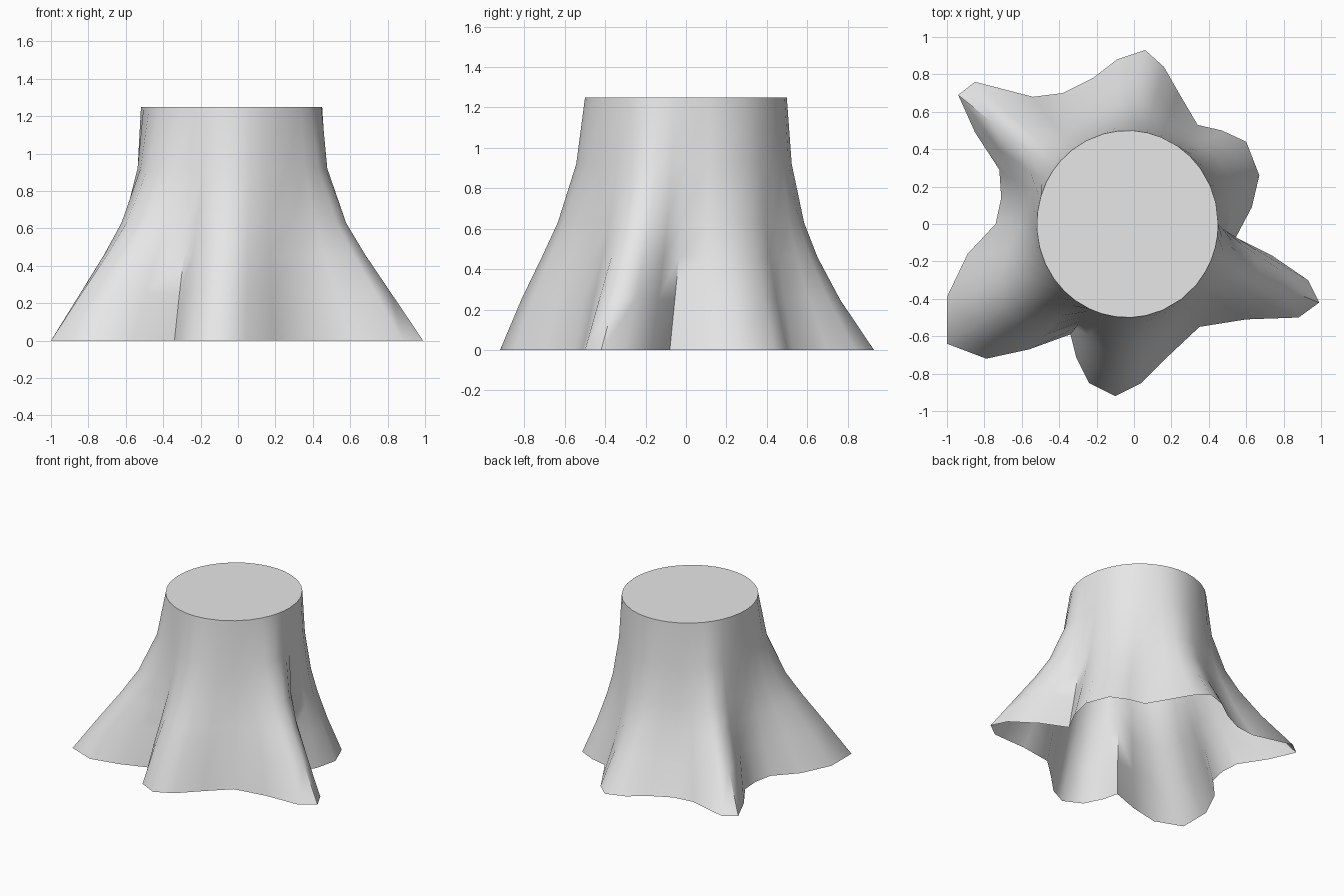
import bpy, bmesh, math
from mathutils import Vector

default = bpy.data.objects.get("Cube")
if default:
    bpy.data.objects.remove(default, do_unlink=True)

HEIGHT = 1.25
TOP_CENTRE = Vector((-0.035, 0.0))
TOP_RADIUS = Vector((0.485, 0.5))

# Outline of the spreading roots on the ground, counterclockwise
ROOTS = [(.99, -.42), (.93, -.3), (.74, -.17), (.54, -.08), (.63, .09), (.67, .26),
         (.6, .44), (.47, .5), (.34, .53), (.24, .7), (.16, .84), (.06, .93),
         (-.09, .88), (-.22, .78), (-.38, .7), (-.54, .68), (-.85, .76), (-.94, .69),
         (-.85, .49), (-.72, .29), (-.71, .14), (-.74, 0), (-.89, -.16), (-1, -.39),
         (-1, -.64), (-.79, -.72), (-.56, -.67), (-.34, -.59), (-.31, -.71), (-.24, -.85),
         (-.1, -.92), (.04, -.85), (.19, -.7), (.35, -.55), (.6, -.51), (.88, -.5)]

# Height of each ring and how far it has flared from the trunk to the roots
FLARE = [(0, 1), (.25, .68), (.46, .43), (.63, .26), (.92, .08), (HEIGHT, 0)]


def trunk_point(index, root):
    """Point on the round cut top that lies above a root point."""
    offset = root - TOP_CENTRE
    actual = math.atan2(offset.y, offset.x)
    even = math.radians(-22) + math.tau * index / len(ROOTS)
    gap = (even - actual + math.pi) % math.tau - math.pi
    angle = actual + gap / 2
    return TOP_CENTRE + Vector((math.cos(angle) * TOP_RADIUS.x, math.sin(angle) * TOP_RADIUS.y))


def ring(bm, height, flare):
    """One ring of the bark; the front roots bulge more than the back ones."""
    verts = []
    for index, point in enumerate(ROOTS):
        root = Vector(point)
        trunk = trunk_point(index, root)
        lean = -0.32 * flare * (1 - flare) * root.normalized().y
        spot = trunk.lerp(root, flare + lean)
        verts.append(bm.verts.new((spot.x, spot.y, height)))
    return verts


# Bark skin, open underneath, closed by the flat cut top
bm = bmesh.new()
rings = [ring(bm, height, flare) for height, flare in FLARE]
count = len(ROOTS)
for lower, upper in zip(rings, rings[1:]):
    for i in range(count):
        j = (i + 1) % count
        bm.faces.new((lower[i], lower[j], upper[j], upper[i]))
bm.faces.new(rings[-1])
mesh = bpy.data.meshes.new("tree_stump")
bm.to_mesh(mesh)
bm.free()
stump = bpy.data.objects.new("tree_stump", mesh)
bpy.context.collection.objects.link(stump)

# Plain grey over the whole stump
grey = bpy.data.materials.new("light_grey")
grey.use_nodes = True
colour = (0.8, 0.8, 0.8, 1)
grey.diffuse_color = colour
grey.node_tree.nodes["Principled BSDF"].inputs["Base Color"].default_value = colour
mesh.materials.append(grey)

# Smooth bark with a crisp edge around the cut
bpy.context.view_layer.objects.active = stump
stump.select_set(True)
bpy.ops.object.shade_smooth_by_angle(angle=math.radians(60))
